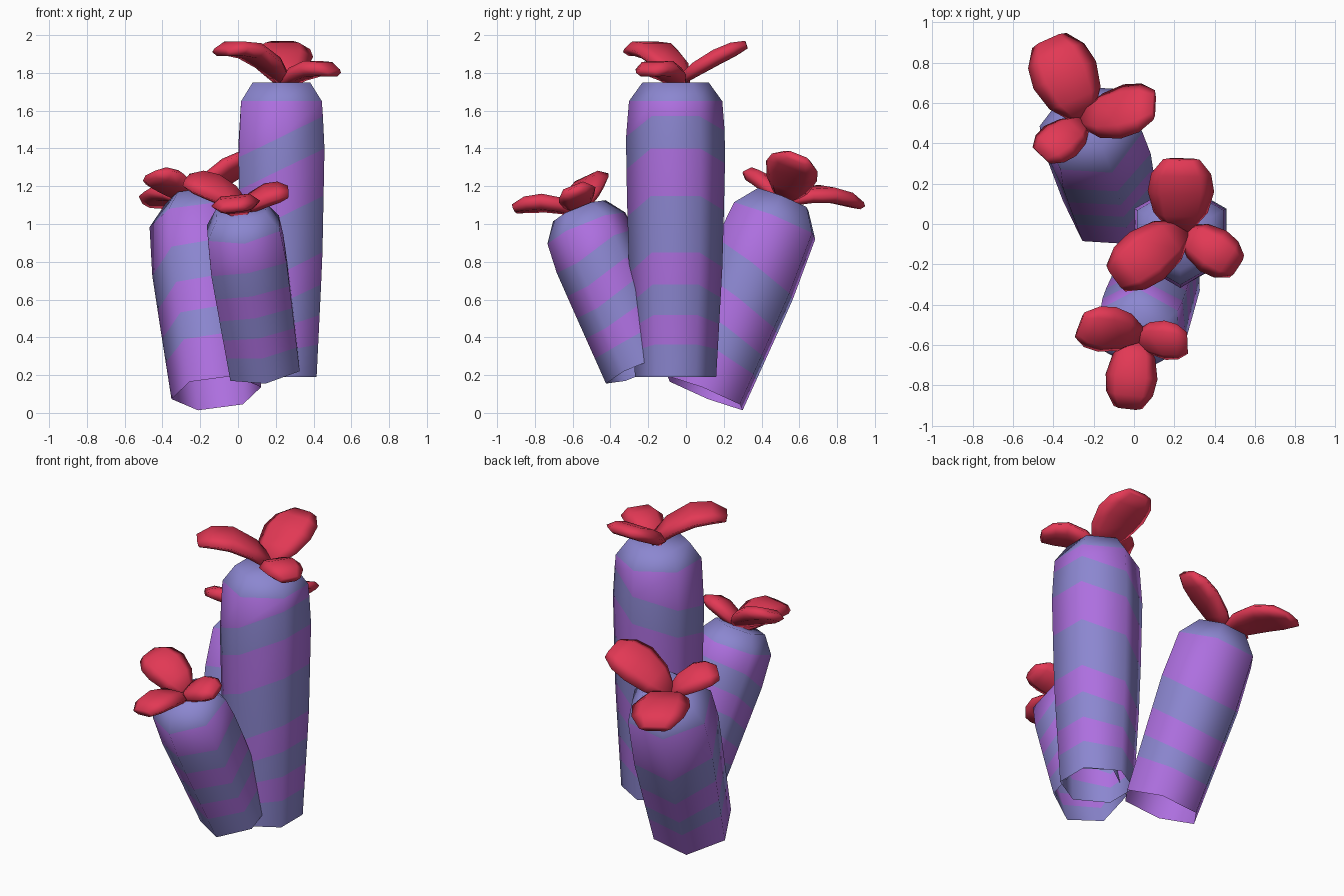
import bpy, bmesh
from math import radians, cos, sin, pi
from mathutils import Vector

if "Cube" in bpy.data.objects:
    bpy.data.objects.remove(bpy.data.objects["Cube"], do_unlink=True)


def material(name, rgb):
    m = bpy.data.materials.new(name)
    m.use_nodes = True
    m.diffuse_color = (*rgb, 1)
    bsdf = m.node_tree.nodes["Principled BSDF"]
    bsdf.inputs["Base Color"].default_value = (*rgb, 1)
    bsdf.inputs["Roughness"].default_value = 0.8
    return m


BLUE = material("dusty blue", (0.26, 0.24, 0.63))
PURPLE = material("purple", (0.42, 0.16, 0.74))
RED = material("petal red", (0.76, 0.04, 0.09))


def loft(name, rings, mats, bands=None, cap_start=False, cap_end=True):
    """Skin a list of equal rings; bands gives the material of each step."""
    bm = bmesh.new()
    rows = [[bm.verts.new(p) for p in ring] for ring in rings]
    n = len(rings[0])
    for i, (low, high) in enumerate(zip(rows, rows[1:])):
        for k in range(n):
            j = (k + 1) % n
            f = bm.faces.new((low[k], low[j], high[j], high[k]))
            f.material_index = bands[i] if bands else 0
    if cap_end:
        bm.faces.new(rows[-1])
    if cap_start:
        bm.faces.new(rows[0][::-1])
        bmesh.ops.recalc_face_normals(bm, faces=bm.faces)
    mesh = bpy.data.meshes.new(name)
    bm.to_mesh(mesh)
    bm.free()
    for m in mats:
        mesh.materials.append(m)
    mesh.shade_smooth()
    obj = bpy.data.objects.new(name, mesh)
    bpy.context.collection.objects.link(obj)
    return obj


def interpolate(profile, t):
    for (t0, r0), (t1, r1) in zip(profile, profile[1:]):
        if t <= t1:
            return r0 + (r1 - r0) * (t - t0) / (t1 - t0)
    return profile[-1][1]


def column(name, bottom, top, phase, profile, stripes, slant):
    """Six-sided tapered tube, open below, with zigzag stripes."""
    bottom, top = Vector(bottom), Vector(top)
    axis = top - bottom
    turn = Vector((0, 0, 1)).rotation_difference(axis)
    shoulder = profile[-2][0]
    heights = [0] + stripes + [shoulder, 1]
    rings = []
    for h in heights:
        ring = []
        for k in range(6):
            t = h
            if 0 < h < shoulder:
                t += slant[k] * min(1, h / 0.35)
            r = interpolate(profile, t)
            a = radians(phase) + k * pi / 3
            ring.append(bottom + axis * t + turn @ Vector((r * cos(a), r * sin(a), 0)))
        rings.append(ring)
    steps = len(heights) - 1
    bands = [(steps - 1 - i) % 2 for i in range(steps)]   # top band is blue
    loft(name, rings, (BLUE, PURPLE), bands)
    return axis.normalized()


# position along the petal, width factor, thickness factor
PETAL = ((0, 0.35, 0.6), (0.25, 0.82, 0.9), (0.55, 1, 1), (0.8, 0.9, 0.9), (1, 0.55, 0.5))


def petal(name, axis, base, tip, width, arch, thick=0.042):
    """Plump arched petal, narrow at the base and blunt at the tip."""
    base, tip = Vector(base), Vector(tip)
    run = tip - base
    side = axis.cross(run).normalized()
    rings = []
    for t, w, h in PETAL:
        centre = base + run * t + Vector((0, 0, arch * 4 * t * (1 - t)))
        tangent = run + Vector((0, 0, arch * 4 * (1 - 2 * t)))
        up = tangent.cross(side).normalized()
        ring = []
        for u, v in ((1, 0), (0.6, 1), (-0.6, 1), (-1, 0), (-0.6, -1), (0.6, -1)):
            ring.append(centre + side * (u * w * width / 2) + up * (v * h * thick))
        rings.append(ring)
    loft(name, rings, (RED,), cap_start=True)


# Tall middle column with its flower
axis = column("tall_column", (0.23, -0.055, 0.19), (0.23, -0.055, 1.75), -90,
              [(0, 0.215), (0.4, 0.25), (0.8, 0.264), (0.936, 0.247), (1, 0.175)],
              [0.11, 0.21, 0.314, 0.423, 0.615, 0.775, 0.885],
              (-0.07, 0, 0, -0.05, -0.1, -0.14))
petal("tall_back_petal", axis, (0.23, -0.03, 1.76), (0.235, 0.32, 1.95), 0.33, 0.02)
petal("tall_right_petal", axis, (0.25, -0.02, 1.75), (-0.09, -0.27, 1.91), 0.29, 0.08)
petal("tall_left_petal", axis, (0.25, -0.04, 1.74), (0.51, -0.21, 1.8), 0.24, 0.05)

# Rear leaning column with its flower
axis = column("rear_column", (-0.115, 0.10, 0.105), (-0.225, 0.515, 1.13), -5,
              [(0, 0.24), (0.4, 0.26), (0.72, 0.275), (0.89, 0.258), (1, 0.16)],
              [0.19, 0.31, 0.46, 0.64],
              (0, -0.06, -0.06, 0, 0.05, 0.06))
petal("rear_back_petal", axis, (-0.25, 0.53, 1.12), (-0.42, 0.91, 1.1), 0.34, 0.05)
petal("rear_left_petal", axis, (-0.25, 0.52, 1.13), (0.1, 0.59, 1.35), 0.29, 0.03)
petal("rear_right_petal", axis, (-0.25, 0.5, 1.13), (-0.46, 0.34, 1.25), 0.23, 0.03)

# Front leaning column with its flower
axis = column("front_column", (0.14, -0.225, 0.235), (0.015, -0.565, 1.07), -90,
              [(0, 0.214), (0.4, 0.226), (0.72, 0.235), (0.89, 0.222), (1, 0.15)],
              [0.16, 0.29, 0.42, 0.56, 0.71],
              (0, -0.02, 0.05, 0.07, 0.05, -0.04))
petal("front_front_petal", axis, (0.01, -0.57, 1.06), (-0.03, -0.91, 1.08), 0.26, 0.04)
petal("front_right_petal", axis, (0.03, -0.55, 1.09), (-0.27, -0.5, 1.23), 0.26, 0.03)
petal("front_left_petal", axis, (0.02, -0.56, 1.07), (0.265, -0.59, 1.17), 0.21, 0.03)
